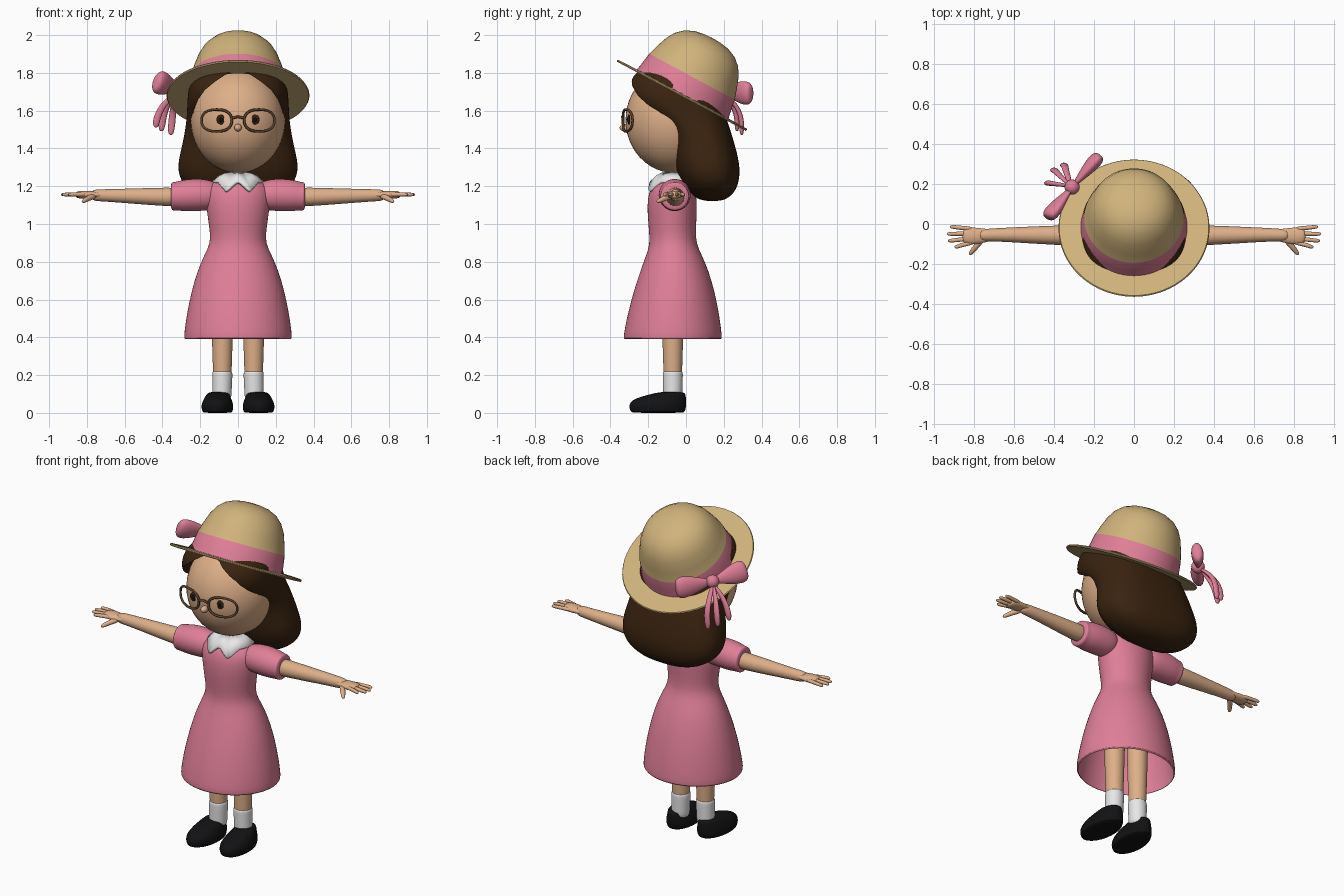
import bpy, bmesh, math
from mathutils import Vector, Matrix

if "Cube" in bpy.data.objects:
    bpy.data.objects.remove(bpy.data.objects["Cube"])


def material(name, r, g, b):
    m = bpy.data.materials.new(name)
    m.use_nodes = True
    m.diffuse_color = (r, g, b, 1)
    m.node_tree.nodes["Principled BSDF"].inputs["Base Color"].default_value = (r, g, b, 1)
    return m


PINK = material("dress pink", .74, .21, .31)
SKIN = material("skin", .73, .43, .25)
STRAW = material("straw", .63, .45, .2)
HAIR = material("dark brown hair", .042, .017, .005)
WHITE = material("white cloth", .83, .83, .83)
BLACK = material("black leather", .006, .006, .007)
FRAME = material("glasses brown", .1, .053, .026)


def finish(bm, name, *mats, subsurf=0, angle=50):
    """Turn a bmesh into a smooth-shaded object."""
    bmesh.ops.recalc_face_normals(bm, faces=bm.faces)
    me = bpy.data.meshes.new(name)
    bm.to_mesh(me)
    bm.free()
    ob = bpy.data.objects.new(name, me)
    bpy.context.collection.objects.link(ob)
    for m in mats:
        me.materials.append(m)
    if subsurf:
        ob.modifiers.new("smooth", 'SUBSURF').levels = subsurf
        ob.modifiers["smooth"].render_levels = subsurf
    smooth(ob, angle)
    return ob


def smooth(ob, angle=50):
    bpy.ops.object.select_all(action='DESELECT')
    bpy.context.view_layer.objects.active = ob
    ob.select_set(True)
    bpy.ops.object.shade_smooth_by_angle(angle=math.radians(angle))


def skin_rings(bm, rings, caps):
    """Bridge successive closed rings of points."""
    loops = [[bm.verts.new(p) for p in ring] for ring in rings]
    n = len(loops[0])
    for a, b in zip(loops, loops[1:]):
        for i in range(n):
            bm.faces.new((a[i], a[(i + 1) % n], b[(i + 1) % n], b[i]))
    if caps:
        bm.faces.new(loops[0])
        bm.faces.new(loops[-1])


def loft(name, mat, rows, cx=0, power=2, sides=24, caps=True, subsurf=1):
    """Stack horizontal ovals given as (z, half width, front y, back y)."""
    rings = []
    for z, rx, yf, yb in rows:
        ring = []
        for i in range(sides):
            c, s = math.cos(math.tau * i / sides), math.sin(math.tau * i / sides)
            x = math.copysign(abs(c) ** (2 / power), c) * rx
            y = math.copysign(abs(s) ** (2 / power), s) * (yb - yf) / 2
            ring.append((cx + x, (yf + yb) / 2 + y, z))
        rings.append(ring)
    bm = bmesh.new()
    skin_rings(bm, rings, caps)
    return finish(bm, name, mat, subsurf=subsurf)


def tube(name, mat, path, side=1, flat=1, sides=12):
    """Sweep a tapering oval along (x, y, z, radius) points; side mirrors x."""
    pts = [Vector((p[0] * side, p[1], p[2])) for p in path]
    rings = []
    for i, p in enumerate(pts):
        t = (pts[min(i + 1, len(pts) - 1)] - pts[max(i - 1, 0)]).normalized()
        u = t.cross(Vector((0, 1, 0))).normalized()
        v = t.cross(u) * flat
        r = path[i][3]
        rings.append([p + r * (u * math.cos(math.tau * k / sides) + v * math.sin(math.tau * k / sides))
                      for k in range(sides)])
    bm = bmesh.new()
    skin_rings(bm, rings, True)
    return finish(bm, name, mat, subsurf=2)


def ball(name, mat, center, radii, seg=32):
    bm = bmesh.new()
    bmesh.ops.create_uvsphere(bm, u_segments=seg, v_segments=seg // 2, radius=1)
    bmesh.ops.transform(bm, matrix=Matrix.Translation(center) @ Matrix.Diagonal((*radii, 1)), verts=bm.verts)
    return finish(bm, name, mat)


def wire(name, mat, points, radius, cyclic):
    cu = bpy.data.curves.new(name, 'CURVE')
    cu.dimensions = '3D'
    cu.bevel_depth, cu.bevel_resolution, cu.use_fill_caps = radius, 2, True
    sp = cu.splines.new('POLY')
    sp.points.add(len(points) - 1)
    for p, co in zip(sp.points, points):
        p.co = (*co, 1)
    sp.use_cyclic_u = cyclic
    ob = bpy.data.objects.new(name, cu)
    bpy.context.collection.objects.link(ob)
    cu.materials.append(mat)
    bpy.ops.object.select_all(action='DESELECT')
    bpy.context.view_layer.objects.active = ob
    ob.select_set(True)
    bpy.ops.object.convert(target='MESH')
    smooth(bpy.context.object)


# Head, nose, neck
ball("head", SKIN, (0, -.06, 1.55), (.25, .26, .28), 48)
ball("nose", SKIN, (0, -.325, 1.51), (.02, .027, .02), 16)
tube("neck", SKIN, [(0, -.06, 1.18, .05), (0, -.06, 1.25, .048), (0, -.06, 1.34, .048)])

# Hair: lofted bob with an arched opening for the face
hair = loft("hair", HAIR, [
    (1.12, .1, .09, .19), (1.15, .21, .03, .245), (1.21, .3, -.02, .28), (1.3, .325, -.06, .288),
    (1.4, .3, -.075, .265), (1.5, .28, -.1, .235), (1.57, .272, -.19, .21), (1.62, .27, -.27, .2),
    (1.67, .268, -.32, .2), (1.74, .26, -.32, .21), (1.8, .225, -.28, .21), (1.86, .12, -.14, .15)],
    power=2.5, sides=32, subsurf=2)
half = [(.06, 1.795), (.12, 1.755), (.175, 1.71), (.21, 1.66), (.235, 1.6), (.247, 1.5), (.247, 1)]
outline = [(0, 1.815)] + half + [(-x, z) for x, z in reversed(half)]
bm = bmesh.new()
skin_rings(bm, [[(x, y, z) for x, z in outline] for y in (-.6, -.08)], True)
cutter = finish(bm, "face_opening_cutter", HAIR)
cutter.hide_render = True
cut = hair.modifiers.new("opening", 'BOOLEAN')
cut.object, cut.operation, cut.solver = cutter, 'DIFFERENCE', 'EXACT'
bpy.context.view_layer.objects.active = hair
for m in list(hair.modifiers):
    if m.type in {'SUBSURF', 'BOOLEAN'}:
        bpy.ops.object.modifier_apply(modifier=m.name)
bpy.data.objects.remove(cutter)
smooth(hair, 40)

# Eyes and glasses
for s, tag in ((1, "left"), (-1, "right")):
    ball(tag + "_eye", HAIR, (s * .09, -.302, 1.553), (.024, .008, .026), 20)
    ball(tag + "_pupil", BLACK, (s * .09, -.308, 1.553), (.011, .006, .013), 12)
    rim = []
    for i in range(32):
        a = math.tau * i / 32
        c, q = math.cos(a), math.sin(a)
        x = .113 + .08 * math.copysign(abs(c) ** .85, c)
        rim.append((s * x, -.335 + 1.4 * x * x, 1.548 + .058 * math.copysign(abs(q) ** .85, q)))
    wire(tag + "_lens_rim", FRAME, rim, .007, True)
wire("glasses_bridge", FRAME, [(-.034, -.334, 1.56), (0, -.338, 1.568), (.034, -.334, 1.56)], .007, False)

# Hat: lathed crown and brim, tilted back; band is the lowest ring of the crown
profile = [(.255, -.008), (.386, -.008), (.39, -.002), (.386, .004), (.275, .006), (.268, .04), (.257, .11),
           (.256, .112), (.24, .165), (.218, .225), (.19, .272), (.15, .308), (.1, .33), (.05, .339), (.004, .341)]
bm = bmesh.new()
N = 64
skin_rings(bm, [[(.97 * r * math.cos(math.tau * i / N), r * math.sin(math.tau * i / N), h) for i in range(N)]
                for r, h in profile], False)
for f in bm.faces:
    c = f.calc_center_median()
    f.material_index = int(.005 < c.z < .11 and c.xy.length < .28)
bmesh.ops.holes_fill(bm, edges=[e for e in bm.edges if e.is_boundary and e.verts[0].co.z > .3], sides=0)
tilt = Matrix.Translation((0, -.02, 1.683)) @ Matrix.Rotation(math.radians(-28.2), 4, 'X')
bmesh.ops.transform(bm, matrix=tilt, verts=bm.verts)
finish(bm, "sun_hat", STRAW, PINK, angle=40)

# Bow with two loops and three tails at the back right of the hat
ball("bow_knot", PINK, (-.31, .185, 1.71), (.038, .038, .038), 20)
for tag, (x, y, z) in (("front", (-.43, .035, 1.755)), ("back", (-.175, .34, 1.69))):
    path = []
    for t, r in ((.08, .02), (.3, .035), (.55, .055), (.8, .068), (.97, .062), (1.04, .035)):
        path.append((-.31 + t * (x + .31), .185 + t * (y - .185), 1.71 + t * (z - 1.71), r))
    tube(tag + "_bow_loop", PINK, path, flat=.55)
for i, (x, y, z) in enumerate([(-.435, .205, 1.51), (-.405, .27, 1.49), (-.355, .295, 1.47)]):
    tube(f"bow_tail_{i + 1}", PINK, [
        (-.315, .19, 1.7, .012), ((x * 2 - .31) / 3, (y * 2 + .19) / 3, 1.64, .016),
        (x + .008, y, 1.57, .02), (x, y, z + .02, .019), (x, y, z, .008)], flat=.7)

# Dress body and flared, open skirt
loft("dress", PINK, [
    (.39, .278, -.322, .182), (.392, .287, -.332, .192), (.42, .286, -.33, .19), (.5, .276, -.315, .18),
    (.6, .257, -.29, .162), (.7, .232, -.26, .137), (.8, .197, -.225, .102), (.87, .16, -.198, .066),
    (.92, .145, -.192, .052), (1, .155, -.2, .054), (1.1, .17, -.207, .06), (1.17, .175, -.197, .052),
    (1.21, .15, -.175, .035), (1.24, .1, -.14, .01), (1.258, .055, -.115, -.012)], sides=32, caps=False)

# Collar: flat ring with two pointed flaps at the front
bm = bmesh.new()
rings = [[], [], []]
for i in range(72):
    a = math.pi * (2 * i / 72 - 1)
    flap = max(0, 1 - abs(abs(a) - .5) / .45)
    for k in range(3):
        t = k / 2
        drop = t * flap
        rings[k].append((math.sin(a) * (.057 + .073 * t), -.065 - math.cos(a) * (.053 + .067 * t + .025 * drop),
                         1.268 - .018 * t - .03 * t * t - .05 * drop))
skin_rings(bm, rings, False)
collar = finish(bm, "collar", WHITE, angle=70)
thick = collar.modifiers.new("thickness", 'SOLIDIFY')
thick.thickness, thick.offset = .016, 0

# Arms, hands, legs and shoes on both sides
for s, tag in ((1, "left"), (-1, "right")):
    tube(tag + "_sleeve", PINK, [
        (.1, -.06, 1.15, .06), (.15, -.06, 1.152, .083), (.22, -.06, 1.155, .088), (.29, -.06, 1.15, .085),
        (.33, -.06, 1.147, .076), (.345, -.06, 1.146, .078), (.357, -.06, 1.146, .07)], s, sides=16)
    tube(tag + "_arm", SKIN, [
        (.3, -.058, 1.143, .054), (.4, -.056, 1.144, .05), (.52, -.055, 1.147, .044),
        (.64, -.054, 1.15, .037), (.73, -.055, 1.152, .033), (.78, -.058, 1.153, .03)], s)
    tube(tag + "_palm", SKIN, [
        (.7, -.055, 1.152, .028), (.75, -.058, 1.154, .036), (.8, -.06, 1.155, .045),
        (.84, -.06, 1.155, .043), (.86, -.06, 1.155, .03)], s).scale = (1, 1, 1)
    for n, y0, x1, y1 in (("index", -.092, .9, -.115), ("middle", -.07, .932, -.084),
                          ("ring", -.047, .937, -.05), ("little", -.026, .922, -.014)):
        tube(f"{tag}_{n}_finger", SKIN, [
            (.8, y0, 1.156, .012), (.86, (y0 + y1) / 2, 1.157, .012),
            (x1 - .012, y1, 1.156, .011), (x1, y1, 1.155, .006)], s, sides=8)
    tube(tag + "_thumb", SKIN, [(.755, -.07, 1.15, .018), (.79, -.11, 1.138, .016),
                                (.815, -.143, 1.122, .013), (.825, -.155, 1.118, .007)], s, sides=8)
    tube(tag + "_leg", SKIN, [(.083, -.07, .7, .065), (.083, -.07, .5, .06), (.083, -.07, .35, .056),
                              (.083, -.07, .18, .05), (.083, -.07, .15, .048)], s)
    tube(tag + "_sock", WHITE, [(.085, -.07, .06, .052), (.085, -.07, .11, .053), (.083, -.07, .18, .055),
                                (.083, -.07, .215, .056), (.083, -.07, .224, .05)], s)
    shoe = loft(tag + "_shoe", BLACK, [
        (0, .07, -.28, -.015), (.004, .08, -.295, -.005), (.03, .086, -.303, .002), (.055, .082, -.3, .002),
        (.08, .07, -.265, .001), (.098, .06, -.19, -.002), (.112, .052, -.14, -.008)], cx=0)
    shoe.matrix_world = Matrix.Translation((s * .1, 0, 0)) @ Matrix.Rotation(s * .06, 4, 'Z')

# Flatten the palms into hands
for tag in ("left", "right"):
    for v in bpy.data.objects[tag + "_palm"].data.vertices:
        v.co.z = 1.155 + (v.co.z - 1.155) * .5
ball("underpants", WHITE, (0, -.07, .68), (.14, .11, .09), 24)
